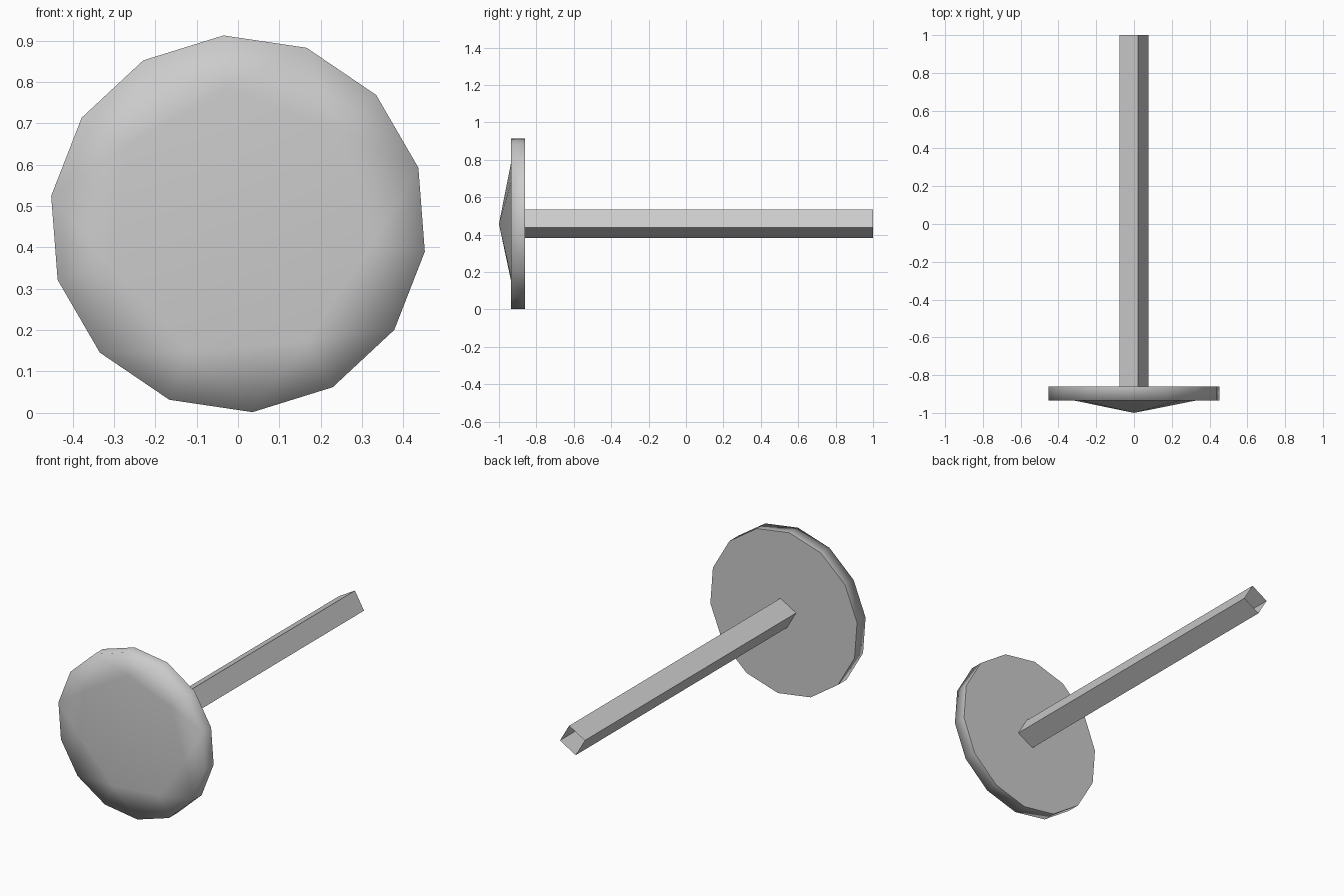
import bpy, bmesh, math

cube = bpy.data.objects.get("Cube")
if cube:
    bpy.data.objects.remove(cube, do_unlink=True)

CENTRE_Z = 0.457
BACK, FRONT, TIP, END = -0.86, -0.935, -1.0, 1.0

grey = bpy.data.materials.new("light_grey")
grey.use_nodes = True
colour = (0.6, 0.6, 0.6, 1)
grey.diffuse_color = colour
grey.node_tree.nodes["Principled BSDF"].inputs["Base Color"].default_value = colour


def ring(bm, radius, sides, start, y):
    """Regular polygon of vertices in the plane at y."""
    angles = [math.radians(start) + math.tau * i / sides for i in range(sides)]
    return [bm.verts.new((radius * math.cos(a), y, CENTRE_Z + radius * math.sin(a)))
            for a in angles]


def bridge(bm, a, b):
    n = len(a)
    for i in range(n):
        j = (i + 1) % n
        bm.faces.new((a[i], a[j], b[j], b[i]))


def finish(bm, name):
    mesh = bpy.data.meshes.new(name)
    bm.to_mesh(mesh)
    bm.free()
    mesh.materials.append(grey)
    obj = bpy.data.objects.new(name, mesh)
    bpy.context.collection.objects.link(obj)


# Disc head: flat back, smooth rim and shallow raised front
bm = bmesh.new()
sides, start = 14, 94.4
back = ring(bm, 0.457, sides, start, BACK)
rim = ring(bm, 0.457, sides, start, FRONT)
inner = ring(bm, 0.33, sides // 2, start, FRONT)
tip = bm.verts.new((0, TIP, CENTRE_Z))
bridge(bm, back, rim)
for i, v in enumerate(inner):
    nxt = inner[(i + 1) % len(inner)]
    before, here, after = (rim[(2 * i + k) % sides] for k in (-1, 0, 1))
    bm.faces.new((v, before, here))
    bm.faces.new((v, here, after))
    bm.faces.new((v, after, nxt))
    bm.faces.new((v, nxt, tip))
back_face = bm.faces.new(back)
bmesh.ops.recalc_face_normals(bm, faces=bm.faces[:])
for f in bm.faces:
    f.smooth = True
for e in back_face.edges:
    e.smooth = False
finish(bm, "disc_head")

# Shaft: square open tube, slightly twisted about its length
bm = bmesh.new()
bridge(bm, ring(bm, 0.079, 4, -15, BACK), ring(bm, 0.079, 4, -15, END))
bmesh.ops.recalc_face_normals(bm, faces=bm.faces[:])
# Open shell: make sure the sides face outwards
for f in bm.faces:
    c = f.calc_center_median()
    if f.normal.x * c.x + f.normal.z * (c.z - CENTRE_Z) < 0:
        f.normal_flip()
finish(bm, "shaft")
